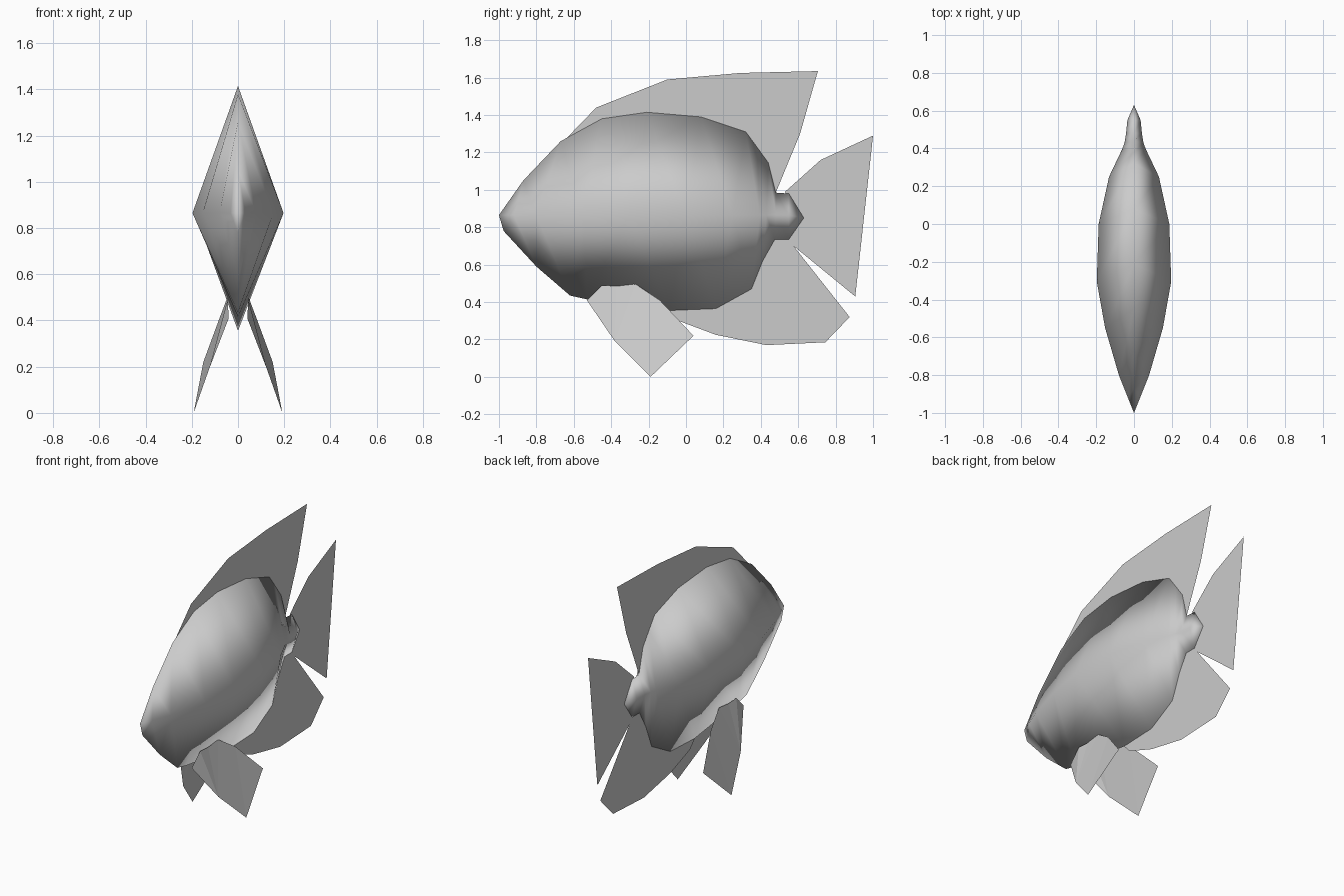
import bpy, bmesh

if "Cube" in bpy.data.objects:
    bpy.data.objects.remove(bpy.data.objects["Cube"])

grey = bpy.data.materials.new("pale grey")
grey.diffuse_color = (0.6, 0.6, 0.6, 1)
grey.use_nodes = True
grey.node_tree.nodes["Principled BSDF"].inputs["Base Color"].default_value = grey.diffuse_color


def make_object(name, bm, smooth=False):
    mesh = bpy.data.meshes.new(name)
    for f in bm.faces:
        f.smooth = smooth
    bm.to_mesh(mesh)
    bm.free()
    mesh.materials.append(grey)
    obj = bpy.data.objects.new(name, mesh)
    bpy.context.collection.objects.link(obj)
    return obj


def fin(name, points):
    """Thin sheet from (x, y, z) outline points."""
    bm = bmesh.new()
    bm.faces.new([bm.verts.new(p) for p in points])
    bmesh.ops.triangulate(bm, faces=bm.faces[:])
    return make_object(name, bm)


# Body profiles from nose to tail: back (y, z), flank (y, x), belly (y, z)
MID = 0.865
back = [(-.87, 1.05), (-.67, 1.26), (-.45, 1.38), (-.21, 1.415), (.08, 1.39),
        (.32, 1.31), (.38, 1.228), (.44, 1.145), (.48, .985), (.55, .98)]
flank = [(-.92, .032), (-.8, .08), (-.55, .153), (-.305, .197), (0, .187),
         (.25, .132), (.395, .063), (.43, .05), (.48, .042), (.55, .035)]
belly = [(-.975, .78), (-.8, .59), (-.62, .435), (-.53, .415), (-.09, .355),
         (.16, .365), (.35, .47), (.41, .62), (.475, .735), (.55, .735)]

# Body: diamond sections joined into one smooth skin
bm = bmesh.new()
rings = []
for (by, bz), (fy, fx), (ky, kz) in zip(back, flank, belly):
    rings.append([bm.verts.new(p) for p in
                  ((0, by, bz), (fx, fy, MID), (0, ky, kz), (-fx, fy, MID))])
nose = bm.verts.new((0, -1, MID))
tail_tip = bm.verts.new((0, .63, .85))
for i in range(4):
    j = (i + 1) % 4
    bm.faces.new((nose, rings[0][i], rings[0][j]))
    bm.faces.new((tail_tip, rings[-1][j], rings[-1][i]))
    for a, b in zip(rings, rings[1:]):
        bm.faces.new((a[i], b[i], b[j], a[j]))
bmesh.ops.recalc_face_normals(bm, faces=bm.faces[:])
make_object("body", bm, smooth=True)

# Centre fins: outer edge, then back along the body outline
dorsal = [(-.64, 1.275), (-.48, 1.44), (-.1, 1.59), (.29, 1.625), (.705, 1.635), (.61, 1.3)]
dorsal += back[2:9][::-1]
anal = [(-.04, .3), (.16, .225), (.43, .17), (.745, .185), (.875, .32), (.575, .7)]
anal += belly[4:10][::-1]
tail = [(.53, .99), (.72, 1.16), (1, 1.29), (.905, .43), (.575, .7),
        (.55, .735), (.62, .85), (.55, .98)]
for name, outline in (("dorsal_fin", dorsal), ("anal_fin", anal), ("tail_fin", tail)):
    fin(name, [(0, y, z) for y, z in outline])

# Paired pelvic fins splaying outwards
pelvic = [(.04, -.53, .41), (.045, -.45, .49), (.045, -.37, .485), (.047, -.27, .497),
          (.08, -.14, .41), (.15, .04, .22), (.192, -.19, 0), (.125, -.38, .19)]
for side, s in (("right", 1), ("left", -1)):
    fin(side + "_pelvic_fin", [(s * x, y, z) for x, y, z in pelvic])
